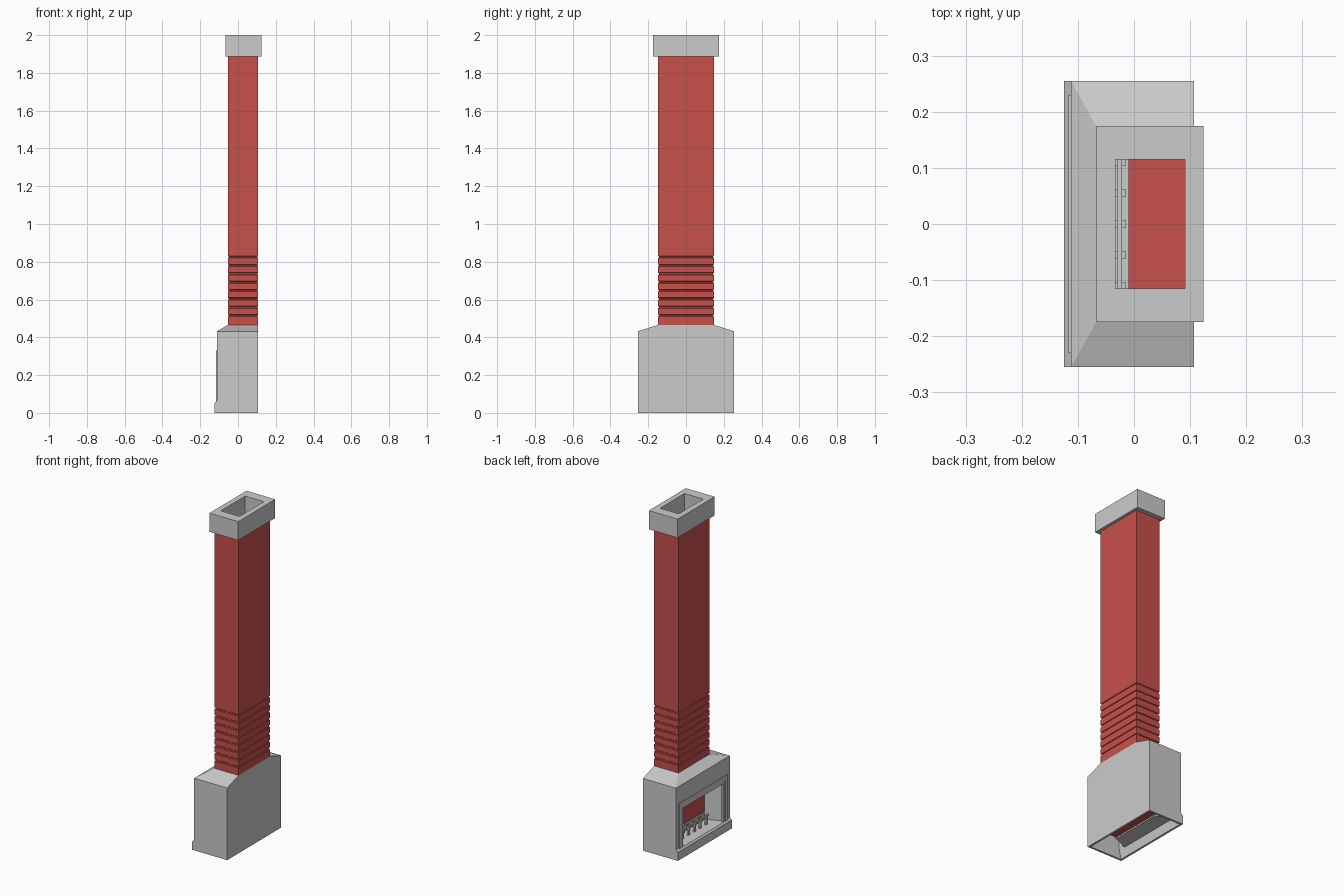
import bpy, bmesh

if "Cube" in bpy.data.objects:
    bpy.data.objects.remove(bpy.data.objects["Cube"])

brick = bpy.data.materials.new("brick_red")
brick.diffuse_color = (0.58, 0.08, 0.07, 1)
brick.use_nodes = True
brick.node_tree.nodes["Principled BSDF"].inputs["Base Color"].default_value = brick.diffuse_color


def finish(name, bm, mat=None):
    bmesh.ops.recalc_face_normals(bm, faces=bm.faces[:])
    me = bpy.data.meshes.new(name)
    bm.to_mesh(me)
    bm.free()
    ob = bpy.data.objects.new(name, me)
    bpy.context.collection.objects.link(ob)
    if mat:
        me.materials.append(mat)
    return ob


def loft(name, rings, mat=None):
    """Skin rectangular rings (x0, x1, half_y, z) into a closed hollow loop."""
    bm = bmesh.new()
    loops = [[bm.verts.new(p) for p in ((a, -y, z), (b, -y, z), (b, y, z), (a, y, z))]
             for a, b, y, z in rings]
    for i, lo in enumerate(loops):
        hi = loops[(i + 1) % len(loops)]
        for k in range(4):
            n = (k + 1) % 4
            bm.faces.new((lo[k], lo[n], hi[n], hi[k]))
    return finish(name, bm, mat)


def prism(name, outline, z0, z1, mat=None):
    """Extrude an xy outline between two heights."""
    bm = bmesh.new()
    face = bm.faces.new([bm.verts.new((x, y, z0)) for x, y in outline])
    ext = bmesh.ops.extrude_face_region(bm, geom=[face])["geom"]
    bmesh.ops.translate(bm, vec=(0, 0, z1 - z0),
                        verts=[v for v in ext if isinstance(v, bmesh.types.BMVert)])
    return finish(name, bm, mat)


def box(name, x0, x1, y0, y1, z0, z1, mat=None):
    return prism(name, [(x0, y0), (x1, y0), (x1, y1), (x0, y1)], z0, z1, mat)


# Hollow fireplace body with hearth lip and sloped shoulders
body = loft("fireplace_body", [
    (-.125, .107, .255, 0), (-.125, .107, .255, .05), (-.112, .107, .255, .065),
    (-.112, .107, .255, .432), (-.053, .107, .148, .466),
    (-.04, .095, .135, .46), (-.1, .095, .243, .425), (-.1, .095, .243, .07),
    (-.113, .095, .243, 0)])
cutter = box("opening_cutter", -.2, -.06, -.2, .2, .06, .3)
cutter.hide_render = True
cutter.hide_viewport = True
cutter.display_type = 'WIRE'
cut = body.modifiers.new("opening", 'BOOLEAN')
cut.operation = 'DIFFERENCE'
cut.solver = 'EXACT'
cut.object = cutter

# Stepped frame around the opening
for i, (x0, x1, inner, outer, top0, top1) in enumerate((
        (-.117, -.111, .205, .23, .305, .33), (-.113, -.098, .19, .207, .288, .307))):
    for s, side in ((-1, "right"), (1, "left")):
        a, b = sorted((s * inner, s * outer))
        box(f"frame_{side}_{i}", x0, x1, a, b, .06, top1)
    box(f"frame_top_{i}", x0, x1, -inner, inner, top0, top1)

# Firebox lining: floor, splayed cheeks and brick fireback with smoke shelf
prism("firebox_floor", [(-.112, -.205), (-.01, -.16), (-.01, .16), (-.112, .205)], .052, .06)
for s, side in ((-1, "right"), (1, "left")):
    prism(f"firebox_cheek_{side}", [(-.1, s * .2), (-.005, s * .158),
                                    (-.005, s * .166), (-.1, s * .208)], .06, .33)
box("fireback", -.01, .095, -.16, .16, .06, .40, brick)

# Grate: rails with short feet
for i, x in enumerate((-.055, -.025)):
    box(f"grate_rail_{i}", x - .004, x + .004, -.135, .135, .105, .117)
for i in range(5):
    y = -.11 + i * .055
    box(f"grate_bar_{i}", -.065, -.015, y - .007, y + .007, .095, .107)
    box(f"grate_foot_{i}", -.06, -.05, y - .007, y + .007, .06, .096)

# Brick chimney with grooved lower courses and an open flue
X0, X1, Y, d = -.053, .107, .148, .004
rings = [(X0, X1, Y, .466)]
for i in range(8):
    z = .515 + i * .0443
    rings += [(X0, X1, Y, z - .006), (X0 + d, X1 - d, Y - d, z - .003),
              (X0 + d, X1 - d, Y - d, z + .003), (X0, X1, Y, z + .006)]
rings += [(X0, X1, Y, 1.89), (-.034, .092, .116, 1.89), (-.034, .092, .116, .466)]
loft("chimney_stack", rings, brick)

# Chimney cap with rectangular hole
loft("chimney_cap", [(-.067, .124, .175, 1.888), (-.067, .124, .175, 2),
                     (-.033, .091, .115, 2), (-.033, .091, .115, 1.888)])
